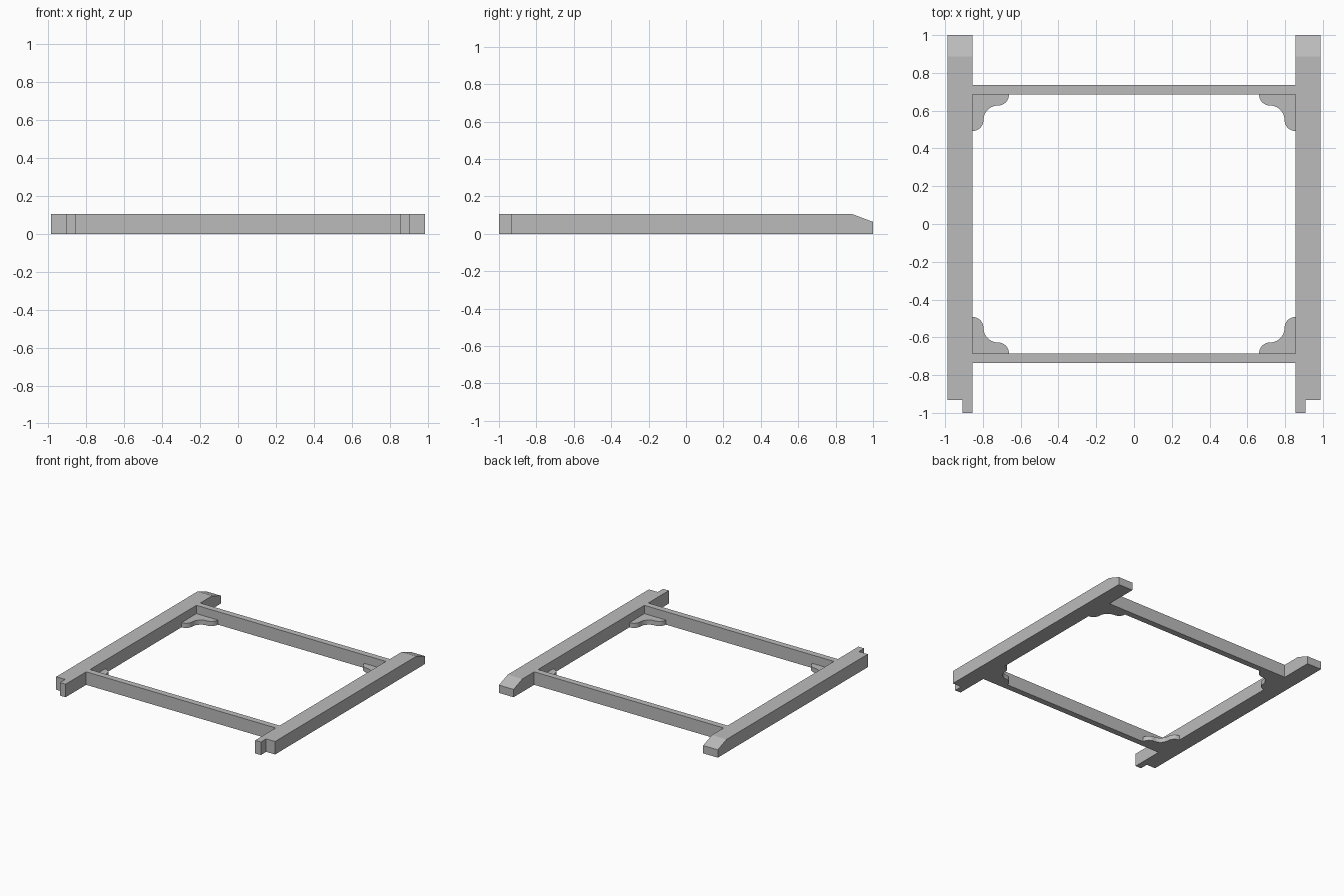
import bpy, bmesh
from math import sin, cos, pi
from mathutils import Vector

if "Cube" in bpy.data.objects:
    bpy.data.objects.remove(bpy.data.objects["Cube"])

HEIGHT = 0.106
INNER, OUTER = 0.855, 0.987      # side rail faces
BAR_IN, BAR_OUT = 0.685, 0.735   # crossbar faces

grey = bpy.data.materials.new("plain_grey")
grey.use_nodes = True
grey.diffuse_color = (0.5, 0.5, 0.5, 1)
grey.node_tree.nodes["Principled BSDF"].inputs["Base Color"].default_value = (0.5, 0.5, 0.5, 1)


def finish(name, bm):
    bmesh.ops.recalc_face_normals(bm, faces=bm.faces[:])
    mesh = bpy.data.meshes.new(name)
    bm.to_mesh(mesh)
    bm.free()
    mesh.materials.append(grey)
    ob = bpy.data.objects.new(name, mesh)
    bpy.context.collection.objects.link(ob)
    return ob


def prism(outline, height):
    bm = bmesh.new()
    face = bm.faces.new([bm.verts.new((x, y, 0)) for x, y in outline])
    top = bmesh.ops.extrude_face_region(bm, geom=[face])["geom"]
    bmesh.ops.translate(bm, vec=(0, 0, height),
                        verts=[g for g in top if isinstance(g, bmesh.types.BMVert)])
    return bm


def mirror(ob, x, y):
    mod = ob.modifiers.new("Mirror", "MIRROR")
    mod.use_axis = (x, y, False)
    mod.use_mirror_merge = False


def smooth(ob):
    bpy.ops.object.select_all(action="DESELECT")
    ob.select_set(True)
    bpy.context.view_layer.objects.active = ob
    bpy.ops.object.shade_smooth_by_angle(angle=0.31)


# Side rails: stepped front tongue, sloped rear end
bm = prism([(INNER, -1), (0.907, -1), (0.907, -0.932), (OUTER, -0.932),
            (OUTER, 1), (INNER, 1)], HEIGHT)
start, end = Vector((0, 0.887, HEIGHT)), Vector((0, 1, 0.064))
slope = end - start
cut = bmesh.ops.bisect_plane(bm, geom=bm.verts[:] + bm.edges[:] + bm.faces[:],
                             plane_co=start, plane_no=(0, -slope.z, slope.y),
                             clear_outer=True)
bmesh.ops.holes_fill(bm, edges=[e for e in bm.edges if e.is_boundary])
rail = finish("side_rails", bm)

# Round-bottomed groove in the top of each rail
bm = bmesh.new()
bmesh.ops.create_uvsphere(bm, u_segments=32, v_segments=15, radius=0.024)
for v in bm.verts:
    x, y, z = v.co
    v.co = (x + 0.92, z + (0.659 if z > 0 else -0.659), y + HEIGHT)
cutter = finish("groove_cutter", bm)
cutter.hide_render = True
smooth(cutter)
cutter.hide_set(True)
groove = rail.modifiers.new("Groove", "BOOLEAN")
groove.operation = "DIFFERENCE"
groove.solver = "EXACT"
groove.object = cutter
smooth(rail)

# Apply the groove so the cutter can go
bpy.ops.object.modifier_apply(modifier=groove.name)
bpy.data.objects.remove(cutter)
smooth(rail)
mirror(rail, True, False)

# Crossbars, front and back
bars = finish("crossbars", prism([(-INNER, BAR_IN), (INNER, BAR_IN),
                                  (INNER, BAR_OUT), (-INNER, BAR_OUT)], HEIGHT))
mirror(bars, False, True)


# Corner brackets: convex, concave, convex quarter arcs
def arc(cx, cy, r, a, b, steps=10):
    return [(cx + r * cos(a + (b - a) * i / steps), cy + r * sin(a + (b - a) * i / steps))
            for i in range(steps + 1)]


R, C = 0.058, 0.077
edge = (arc(R + C, 0, R, 0, pi / 2)
        + arc(R + C, R + C, C, -pi / 2, -pi)[1:]
        + arc(0, R + C, R, 0, pi / 2)[1:])
outline = [(INNER - u, BAR_IN - v) for u, v in [(0, 0)] + edge]
brackets = finish("corner_brackets", prism(outline, 0.038))
smooth(brackets)
mirror(brackets, True, True)
